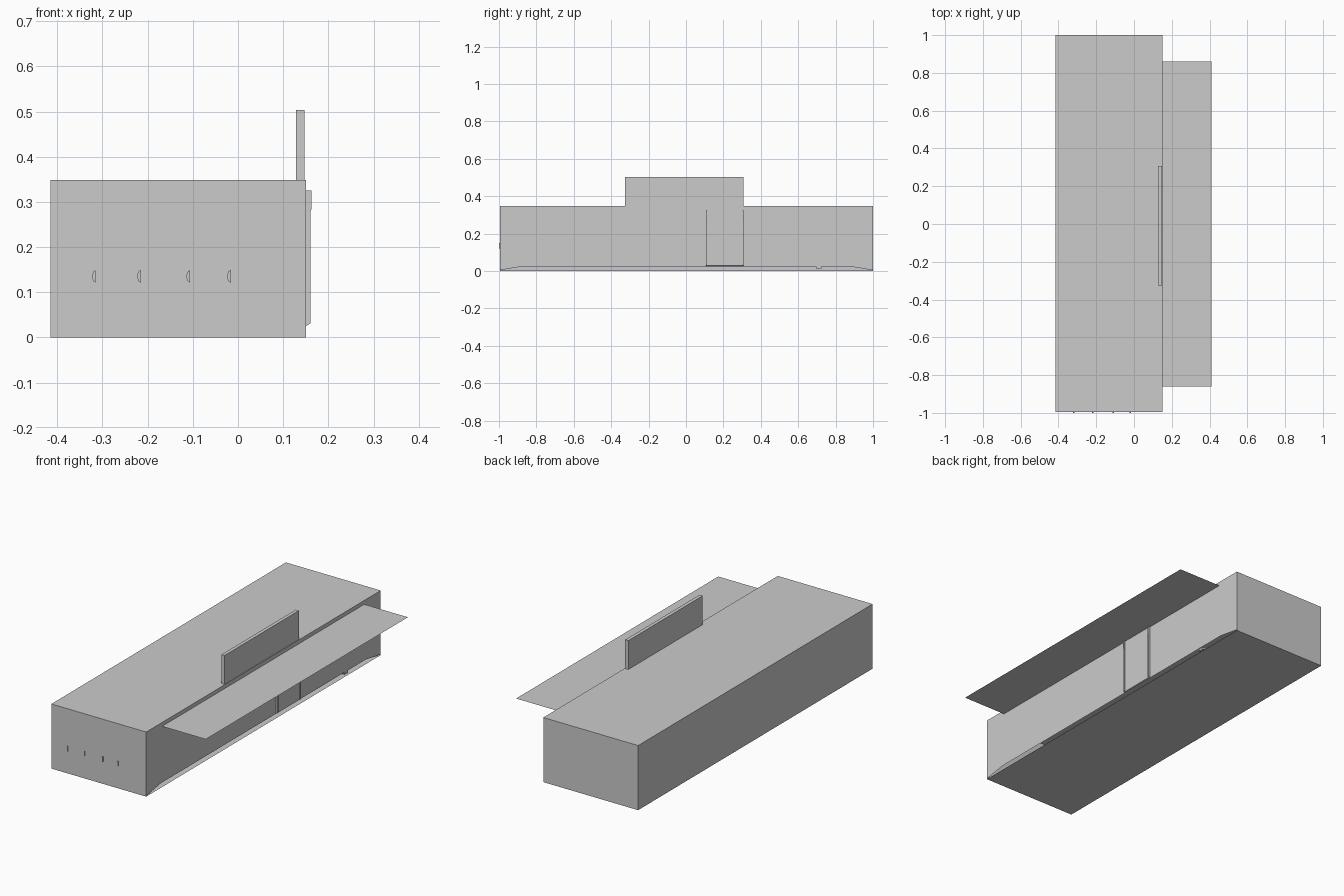
import bpy, bmesh, math

if "Cube" in bpy.data.objects:
    bpy.data.objects.remove(bpy.data.objects["Cube"])

X0, X1, Y0, Y1, TOP = -0.415, 0.15, -0.995, 1.0, 0.348


def mesh_object(name, bm):
    bmesh.ops.remove_doubles(bm, verts=bm.verts[:], dist=1e-5)
    bmesh.ops.recalc_face_normals(bm, faces=bm.faces[:])
    me = bpy.data.meshes.new(name)
    bm.to_mesh(me)
    bm.free()
    ob = bpy.data.objects.new(name, me)
    bpy.context.collection.objects.link(ob)
    return ob


def polygons(name, faces):
    bm = bmesh.new()
    for pts in faces:
        bm.faces.new([bm.verts.new(p) for p in pts])
    return mesh_object(name, bm)


def extruded(name, profile, depth):
    """Extrude a flat polygon along the depth vector."""
    bm = bmesh.new()
    face = bm.faces.new([bm.verts.new(p) for p in profile])
    new = bmesh.ops.extrude_face_region(bm, geom=[face], use_keep_orig=True)
    bmesh.ops.translate(bm, vec=depth,
                        verts=[v for v in new["geom"] if isinstance(v, bmesh.types.BMVert)])
    return mesh_object(name, bm)


def box(name, a, b):
    (x0, y0, z0), (x1, y1, z1) = a, b
    return extruded(name, [(x0, y0, z0), (x1, y0, z0), (x1, y1, z0), (x0, y1, z0)],
                    (0, 0, z1 - z0))


# Hollow building shell, open on the shopfront side
c = [(X0, Y0), (X1, Y0), (X1, Y1), (X0, Y1)]
shell = [[(x, y, z) for x, y in c] for z in (0, TOP)]
for i in (0, 2, 3):
    (xa, ya), (xb, yb) = c[i], c[(i + 1) % 4]
    shell.append([(xa, ya, 0), (xb, yb, 0), (xb, yb, TOP), (xa, ya, TOP)])
polygons("building_shell", shell)

# Shopfront wall, with a low gap along the floor that tapers at both ends
polygons("shopfront_wall", [[(X1, Y0, 0.004), (X1, -0.87, 0.025), (X1, 0.87, 0.025),
                             (X1, Y1, 0.004), (X1, Y1, TOP), (X1, Y0, TOP)]])

# Flat awning sheet
polygons("awning", [[(X1, -0.86, 0.327), (0.41, -0.86, 0.327),
                     (0.41, 0.86, 0.327), (X1, 0.86, 0.327)]])

# Rooftop sign board
box("sign_board", (0.128, -0.325, TOP), (0.147, 0.308, 0.503))

# Door panel with a slanted lower edge, and its two jambs
extruded("door_panel", [(X1, 0.11, 0.025), (0.155, 0.11, 0.028),
                        (0.155, 0.11, 0.325), (X1, 0.11, 0.325)], (0, 0.195, 0))
for name, y in (("door_jamb_left", 0.107), ("door_jamb_right", 0.301)):
    extruded(name, [(X1, y, 0.025), (0.161, y, 0.031), (0.161, y, 0.28),
                    (0.163, y, 0.285), (0.163, y, 0.325), (X1, y, 0.325)], (0, 0.006, 0))

# Small block showing in the floor gap
box("floor_block", (0.12, 0.695, 0.012), (0.148, 0.725, 0.024))

# Row of small half-round pegs on the end wall
for i, x in enumerate((-0.315, -0.215, -0.106, -0.016)):
    arc = [(x - 0.008 * math.cos(t), Y0, 0.135 + 0.014 * math.sin(t))
           for t in [math.radians(-90 + 36 * k) for k in range(6)]]
    extruded(f"wall_peg_{i + 1}", arc, (0, -0.005, 0))
